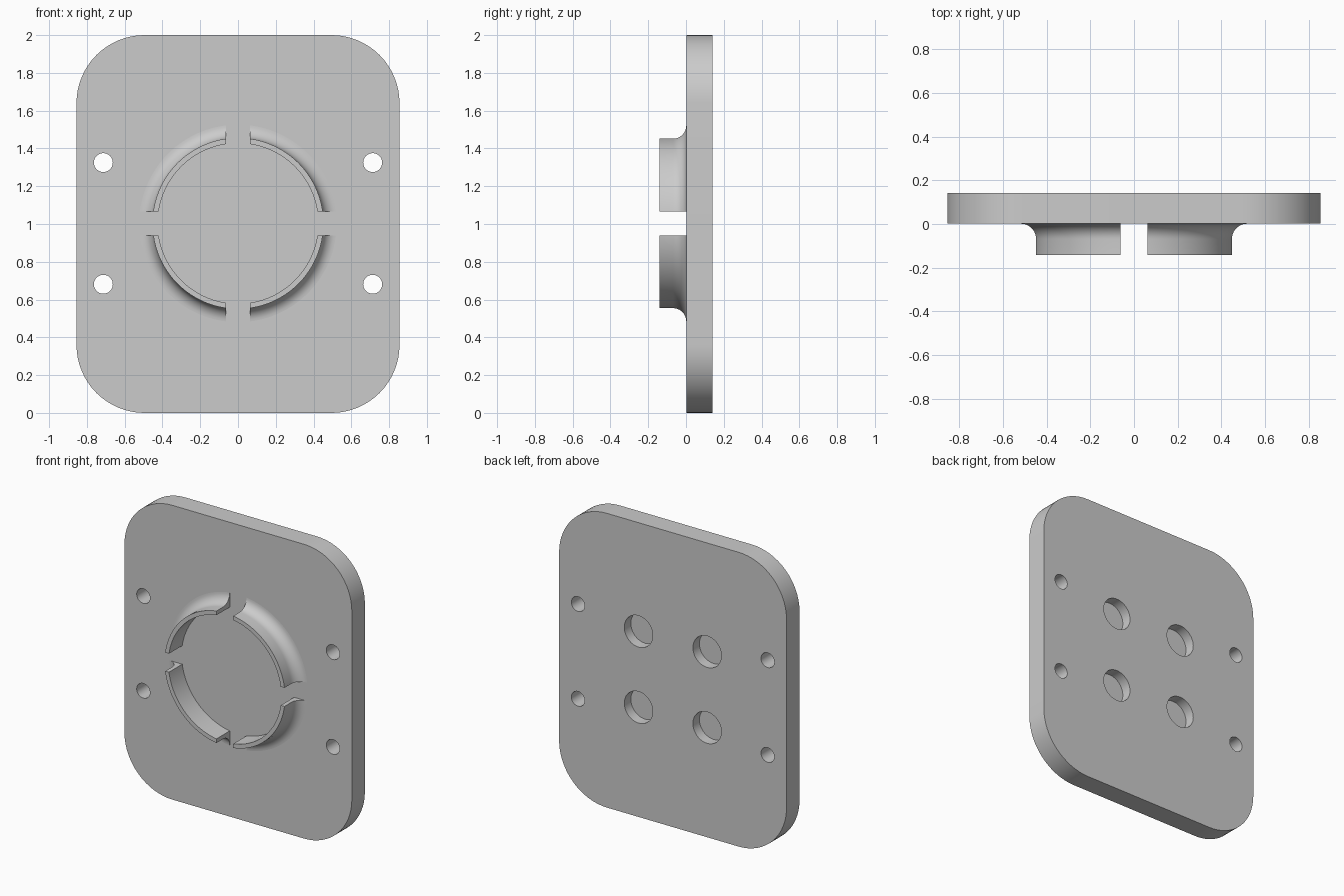
import bpy, bmesh, math
from mathutils import Matrix, Vector

if "Cube" in bpy.data.objects:
    bpy.data.objects.remove(bpy.data.objects["Cube"], do_unlink=True)

HALF_W, HEIGHT, THICK, CORNER = 0.855, 2.0, 0.14, 0.36
MID_Z = 1.003
RING_IN, RING_OUT, RING_H, FILLET, SLOT = 0.425, 0.453, 0.143, 0.07, 0.063

grey = bpy.data.materials.new("light grey")
grey.use_nodes = True
color = (0.6, 0.6, 0.6, 1)
grey.diffuse_color = color
grey.node_tree.nodes["Principled BSDF"].inputs["Base Color"].default_value = color


def make_object(name, bm):
    bmesh.ops.recalc_face_normals(bm, faces=bm.faces)
    mesh = bpy.data.meshes.new(name)
    bm.to_mesh(mesh)
    bm.free()
    mesh.materials.append(grey)
    obj = bpy.data.objects.new(name, mesh)
    bpy.context.collection.objects.link(obj)
    return obj


def activate(obj):
    bpy.ops.object.select_all(action='DESELECT')
    obj.select_set(True)
    bpy.context.view_layer.objects.active = obj


def smooth(obj):
    activate(obj)
    bpy.ops.object.shade_smooth_by_angle(angle=math.radians(30))


# Rounded plate: outline in the xz plane, extruded back
bm = bmesh.new()
outline = []
steps = 16
for i, (sx, sz) in enumerate([(1, 1), (-1, 1), (-1, -1), (1, -1)]):
    for k in range(steps + 1):
        a = math.pi / 2 * (i + k / steps)
        outline.append(bm.verts.new((sx * (HALF_W - CORNER) + CORNER * math.cos(a), 0,
                                     HEIGHT / 2 + sz * (HEIGHT / 2 - CORNER) + CORNER * math.sin(a))))
face = bm.faces.new(outline)
extruded = bmesh.ops.extrude_face_region(bm, geom=[face])["geom"]
bmesh.ops.translate(bm, vec=(0, THICK, 0),
                    verts=[g for g in extruded if isinstance(g, bmesh.types.BMVert)])
plate = make_object("base_plate", bm)

# Screw holes go right through; magnet pockets are blind from the back
bm = bmesh.new()
for x, dz, radius, start in [(0.713, 0.322, 0.05, -0.1), (0.258, 0.258, 0.107, 0.07)]:
    for sx in (-1, 1):
        for sz in (-1, 1):
            length = 0.3 - start
            place = (Matrix.Translation((sx * x, start + length / 2, MID_Z + sz * dz))
                     @ Matrix.Rotation(math.pi / 2, 4, 'X'))
            bmesh.ops.create_cone(bm, cap_ends=True, segments=48, radius1=radius,
                                  radius2=radius, depth=length, matrix=place)
cutter = make_object("hole_cutter", bm)
cutter.hide_render = True
cut = plate.modifiers.new("holes", 'BOOLEAN')
cut.operation = 'DIFFERENCE'
cut.solver = 'EXACT'
cut.object = cutter
activate(plate)
bpy.ops.object.modifier_apply(modifier=cut.name)
bpy.data.objects.remove(cutter, do_unlink=True)
smooth(plate)

# Split collar: spin a filleted wall profile a quarter turn, trim to the slots
profile = [(RING_IN, 0), (RING_IN, -RING_H), (RING_OUT, -RING_H)]
for k in range(11):
    a = math.pi / 2 * k / 10
    profile.append((RING_OUT + FILLET * (1 - math.cos(a)), -FILLET * (1 - math.sin(a))))

for name, sx, sz in [("upper_left", 1, 1), ("upper_right", -1, 1),
                     ("lower_left", 1, -1), ("lower_right", -1, -1)]:
    bm = bmesh.new()
    section = bm.faces.new([bm.verts.new((r, y, 0)) for r, y in profile])
    bmesh.ops.spin(bm, geom=[section] + section.edges[:] + section.verts[:], cent=(0, 0, 0),
                   axis=(0, -1, 0), angle=math.pi / 2, steps=32)
    bmesh.ops.remove_doubles(bm, verts=bm.verts, dist=1e-5)
    for normal in (Vector((1, 0, 0)), Vector((0, 0, 1))):
        res = bmesh.ops.bisect_plane(bm, geom=bm.verts[:] + bm.edges[:] + bm.faces[:],
                                     plane_co=normal * SLOT, plane_no=normal, clear_inner=True)
        rim = [g for g in res["geom_cut"] if isinstance(g, bmesh.types.BMEdge)]
        bmesh.ops.contextual_create(bm, geom=rim)
    bmesh.ops.scale(bm, vec=(sx, 1, sz), verts=bm.verts)
    bmesh.ops.translate(bm, vec=(0, 0, MID_Z), verts=bm.verts)
    smooth(make_object("collar_" + name, bm))

# Centre the depth
for obj in bpy.context.collection.objects:
    if obj.name == "base_plate" or obj.name.startswith("collar_"):
        obj.location.y = (RING_H - THICK) / 2
